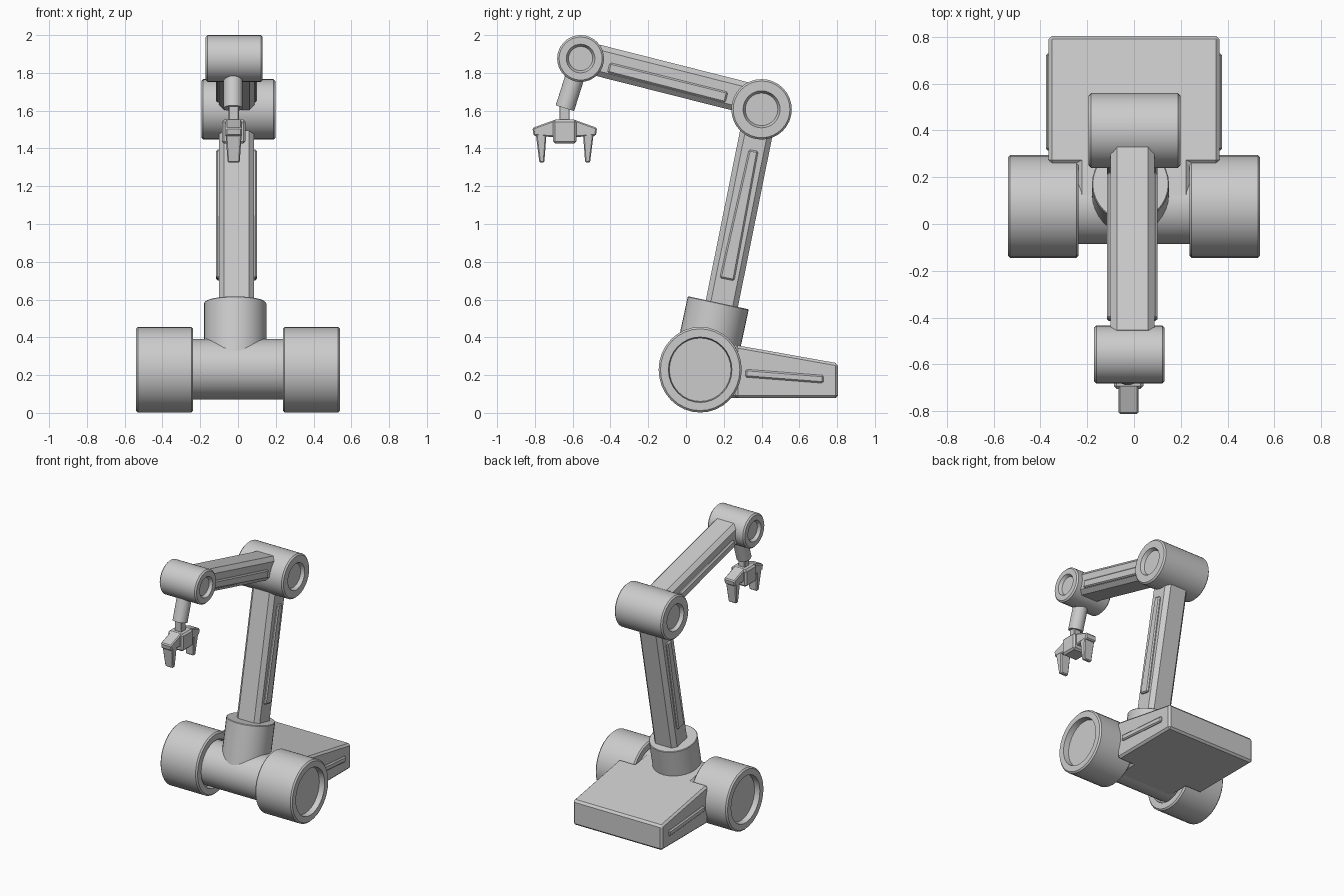
import bpy, bmesh, math
from mathutils import Matrix, Vector

if "Cube" in bpy.data.objects:
    bpy.data.objects.remove(bpy.data.objects["Cube"])


def finish(name, bm, bevel=0.0, smooth=False):
    bmesh.ops.recalc_face_normals(bm, faces=bm.faces)
    me = bpy.data.meshes.new(name)
    bm.to_mesh(me)
    bm.free()
    ob = bpy.data.objects.new(name, me)
    bpy.context.collection.objects.link(ob)
    if bevel:
        m = ob.modifiers.new("bevel", "BEVEL")
        m.width, m.segments = bevel, 1
        m.limit_method = "ANGLE"
    if smooth:
        bpy.ops.object.select_all(action="DESELECT")
        ob.select_set(True)
        bpy.context.view_layer.objects.active = ob
        bpy.ops.object.shade_smooth_by_angle(angle=math.radians(30))
    return ob


def lathe(name, profile, origin, axis, n=32, stretch=1.0):
    """Turn (height, radius) points round an axis starting at origin."""
    rot = Vector(axis).to_track_quat("Z", "Y").to_matrix().to_4x4()
    bm = bmesh.new()
    rings = [[bm.verts.new((r * math.cos(2 * math.pi * i / n), r * math.sin(2 * math.pi * i / n), h))
              for i in range(n)] for h, r in profile]
    for a, b in zip(rings, rings[1:]):
        for i in range(n):
            j = (i + 1) % n
            bm.faces.new((a[i], a[j], b[j], b[i]))
    bm.faces.new(rings[0])
    bm.faces.new(rings[-1])
    bm.transform(rot)
    bm.transform(Matrix.Translation(origin) @ Matrix.Diagonal((1, 1, stretch, 1)))
    return finish(name, bm, smooth=True)


def drum(name, x, y, z, half, r, rim, floor, depth, c=0.01, stretch=1.0):
    """Cylinder along x with a round recess in both ends."""
    side = [(half - depth, floor), (half, rim), (half, r - c), (half - c, r)]
    pts = [(-h, q) for h, q in side] + side[::-1]
    return lathe(name, pts, (x, y, z), (1, 0, 0), stretch=stretch)


def beam(name, x, a, b, wa, wb, bevel):
    """Tapered bar in the yz plane from a to b; wa, wb = (x width, depth)."""
    a, b = Vector((x, *a)), Vector((x, *b))
    d = (b - a).normalized()
    p = Vector((0, d.z, -d.y))
    bm = bmesh.new()
    ends = []
    for c, (w, t) in ((a, wa), (b, wb)):
        ends.append([bm.verts.new(c + Vector((sx * w / 2, 0, 0)) + p * sp * t / 2)
                     for sx, sp in ((-1, -1), (1, -1), (1, 1), (-1, 1))])
    for e in ends:
        bm.faces.new(e)
    for i in range(4):
        j = (i + 1) % 4
        bm.faces.new((ends[0][i], ends[0][j], ends[1][j], ends[1][i]))
    return finish(name, bm, bevel)


# Wheels and axle
for side, s in (("left", -1), ("right", 1)):
    drum(side + "_wheel", s * 0.3885, 0.075, 0.2285, 0.1515, 0.22, 0.168, 0.163, 0.04,
         c=0.01, stretch=1.03)
lathe("axle", [(-0.26, 0.16), (0.26, 0.16)], (0, 0.075, 0.232), (1, 0, 0))

# Wedge-shaped tail: T-shaped plan with a sloping top
half_plan = [(0.237, 0.10), (0.237, 0.26), (0.365, 0.26), (0.365, 0.805)]
plan = half_plan + [(-x, y) for x, y in half_plan[::-1]]
bm = bmesh.new()
low = [bm.verts.new((x, y, 0.078)) for x, y in plan]
top = [bm.verts.new((x, y, 0.388 - 0.178 * (y - 0.1))) for x, y in plan]
bm.faces.new(low)
bm.faces.new(top)
for i in range(len(plan)):
    j = (i + 1) % len(plan)
    bm.faces.new((low[i], low[j], top[j], top[i]))
finish("tail_body", bm, bevel=0.014)
beam("tail_side_strips", 0, (0.315, 0.21), (0.728, 0.178), (0.755, 0.042), (0.755, 0.042), 0.008)

# Turret collar
base, tip = Vector((-0.015, 0.095, 0.23)), Vector((-0.015, 0.171, 0.583))
length = (tip - base).length
lathe("turret_collar", [(0, 0.165), (length - 0.004, 0.165), (length, 0.161)], base, tip - base)

# Arms with raised side strips
beam("lower_arm", -0.008, (0.17, 0.48), (0.398, 1.61), (0.186, 0.174), (0.186, 0.174), 0.028)
beam("lower_arm_strips", -0.008, (0.217, 0.707), (0.358, 1.39), (0.216, 0.078), (0.216, 0.05), 0.008)
beam("upper_arm", -0.006, (-0.50, 1.875), (0.37, 1.655), (0.188, 0.165), (0.188, 0.165), 0.028)
beam("upper_arm_strips", -0.008, (-0.41, 1.828), (0.215, 1.67), (0.216, 0.055), (0.216, 0.06), 0.008)

# Joints
drum("elbow_joint", 0.002, 0.40, 1.607, 0.196, 0.16, 0.098, 0.086, 0.025)
drum("hand_joint", -0.02, -0.558, 1.876, 0.151, 0.124, 0.076, 0.064, 0.022)

# Wrist and stem
top_w, low_w = Vector((-0.026, -0.558, 1.876)), Vector((-0.026, -0.641, 1.613))
lathe("wrist", [(0, 0.051), ((low_w - top_w).length, 0.051)], top_w, low_w - top_w, 24)
beam("wrist_stem", -0.023, (-0.643, 1.65), (-0.643, 1.53), (0.054, 0.054), (0.054, 0.054), 0.004)

# Gripper: palm, two arms and two fingers
PY = -0.642
beam("palm", -0.023, (PY, 1.552), (PY, 1.426), (0.126, 0.126), (0.126, 0.126), 0.012)
for side, s in (("front", -1), ("back", 1)):
    beam(side + "_finger_arm", -0.023, (PY + s * 0.04, 1.506), (PY + s * 0.168, 1.488),
         (0.086, 0.096), (0.086, 0.042), 0.007)
    beam(side + "_finger", -0.023, (PY + s * 0.125, 1.485), (PY + s * 0.121, 1.325),
         (0.086, 0.058), (0.064, 0.026), 0.006)
